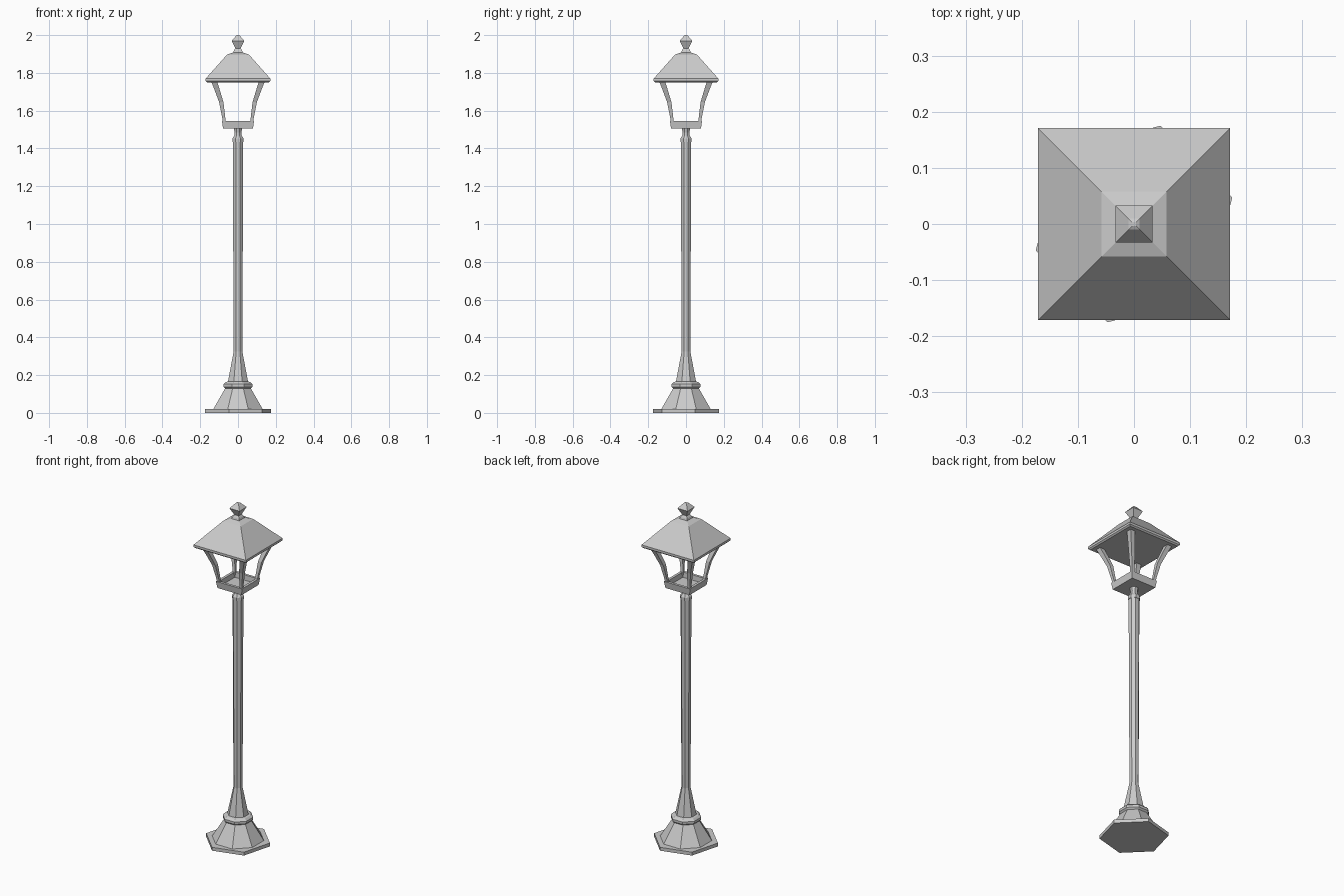
import bpy, bmesh, math

if "Cube" in bpy.data.objects:
    bpy.data.objects.remove(bpy.data.objects["Cube"])


def mesh_from_rings(name, rings):
    """Skin a stack of point rings and cap both ends."""
    bm = bmesh.new()
    loops = [[bm.verts.new(p) for p in ring] for ring in rings]
    n = len(rings[0])
    for a, b in zip(loops, loops[1:]):
        for j in range(n):
            k = (j + 1) % n
            bm.faces.new((a[j], a[k], b[k], b[j]))
    bm.faces.new(loops[0][::-1])
    bm.faces.new(loops[-1])
    bmesh.ops.recalc_face_normals(bm, faces=bm.faces[:])
    me = bpy.data.meshes.new(name)
    bm.to_mesh(me)
    bm.free()
    ob = bpy.data.objects.new(name, me)
    bpy.context.collection.objects.link(ob)
    return ob


def turned(name, sides, turn, profile):
    """Faceted turning; profile is (half width across flats, z)."""
    scale = 1 / math.cos(math.pi / sides)
    angles = [math.radians(turn) + math.tau * j / sides for j in range(sides)]
    return mesh_from_rings(name, [
        [(r * scale * math.cos(a), r * scale * math.sin(a), z) for a in angles]
        for r, z in profile])


# Hexagonal ground plate
turned("base_plate", 6, 15, [(0.157, 0), (0.157, 0.02)])

# Flared foot, collar and tapering lower sleeve
turned("foot", 8, 22.5, [(0.132, 0.018), (0.068, 0.13)])
turned("collar", 8, 22.5, [(0.066, 0.127), (0.077, 0.138), (0.077, 0.152),
                           (0.066, 0.163), (0.054, 0.166)])
turned("lower_sleeve", 8, 22.5, [(0.054, 0.162), (0.023, 0.325)])

# Pole and neck
turned("pole", 8, 22.5, [(0.023, 0.32), (0.0275, 1.44)])
turned("neck", 8, 22.5, [(0.03, 1.435), (0.03, 1.452), (0.02, 1.468),
                         (0.018, 1.485), (0.022, 1.508)])

# Recessed square lantern tray
turned("lantern_tray", 4, 45, [(0.079, 1.505), (0.085, 1.545),
                               (0.07, 1.545), (0.068, 1.515)])

# Curved corner bars: (inner edge, outer edge, z)
bar = [(0.063, 0.079, 1.53), (0.067, 0.083, 1.56), (0.077, 0.1, 1.645),
       (0.098, 0.126, 1.715), (0.112, 0.143, 1.757)]
for sx, sy, side in ((1, 1, "back_right"), (-1, 1, "back_left"),
                     (1, -1, "front_right"), (-1, -1, "front_left")):
    mesh_from_rings("corner_bar_" + side, [
        [(sx * i, sy * i, z), (sx * o, sy * i, z),
         (sx * o, sy * o, z), (sx * i, sy * o, z)] for i, o, z in bar])

# Roof with thin eave and stepped cap
turned("roof", 4, 45, [(0.163, 1.75), (0.171, 1.757), (0.171, 1.77),
                       (0.058, 1.897), (0.026, 1.908)])

# Faceted finial
turned("finial", 4, 45, [(0.026, 1.905), (0.022, 1.918), (0.014, 1.93),
                         (0.033, 1.97), (0.01, 1.997), (0.004, 2.0)])
